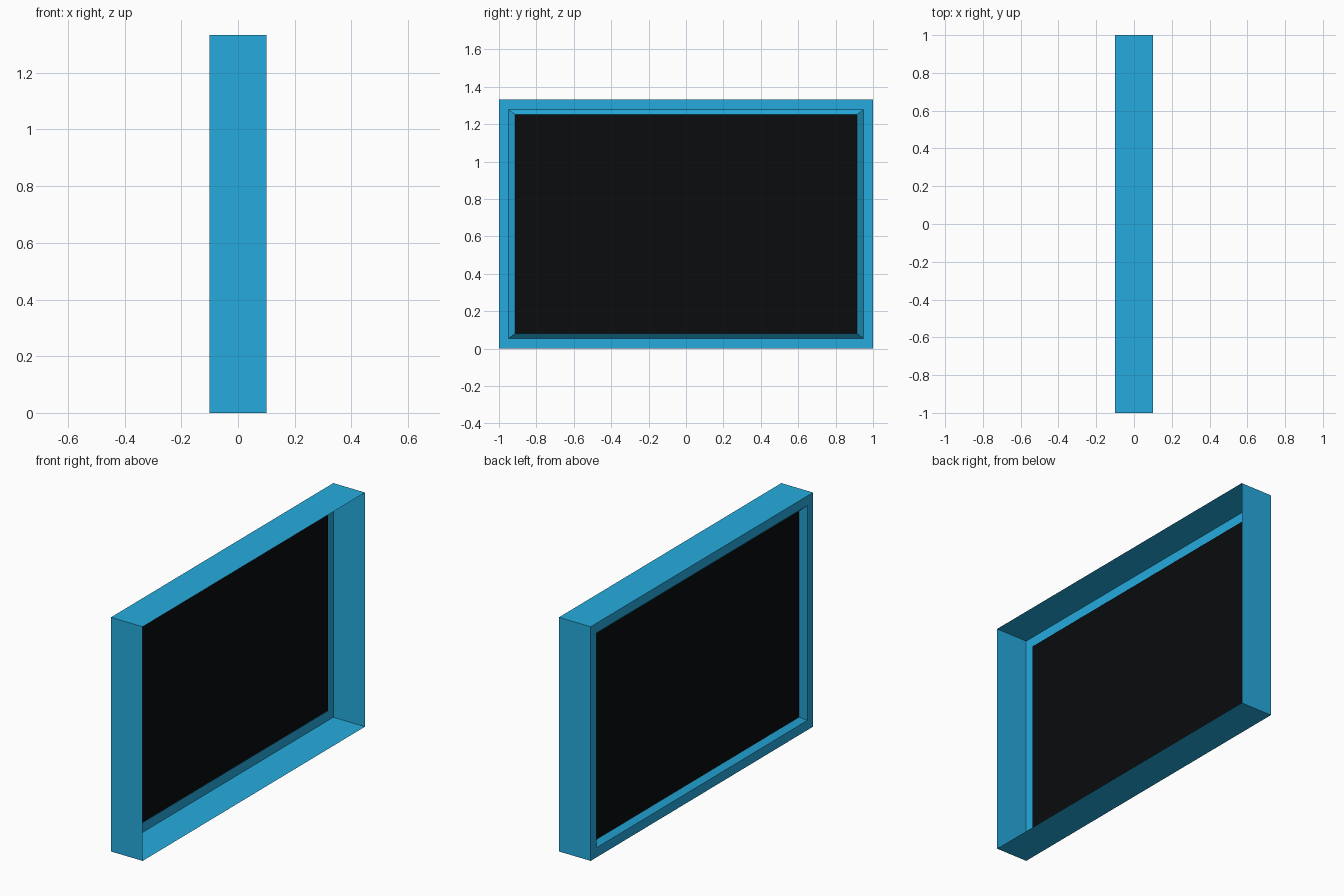
import bpy, bmesh

if "Cube" in bpy.data.objects:
    bpy.data.objects.remove(bpy.data.objects["Cube"])

HEIGHT = 1.333
BACK = -0.1
RECESS = 0.0275   # how far the panel sits in from the back rim


def material(name, color):
    mat = bpy.data.materials.new(name)
    mat.diffuse_color = color
    mat.use_nodes = True
    mat.node_tree.nodes["Principled BSDF"].inputs["Base Color"].default_value = mat.diffuse_color
    return mat


def rect(bm, x, y_inset, z_inset):
    """Rectangle of verts in the plane x, inset from the outer outline."""
    y, lo, hi = 1 - y_inset, z_inset, HEIGHT - z_inset
    return [bm.verts.new((x, *p)) for p in ((-y, lo), (y, lo), (y, hi), (-y, hi))]


def finish(bm, name, mat):
    mesh = bpy.data.meshes.new(name)
    bm.to_mesh(mesh)
    bm.free()
    mesh.materials.append(mat)
    obj = bpy.data.objects.new(name, mesh)
    bpy.context.collection.objects.link(obj)
    return obj


blue = material("frame_blue", (0.019, 0.407, 0.73, 1))
black = material("screen_black", (0.003, 0.0035, 0.004, 1))

# Frame: thin open shell of outer walls, flat rim, then sloped bezel
bm = bmesh.new()
loops = [rect(bm, 0.1, 0, 0),
         rect(bm, BACK, 0, 0),
         rect(bm, BACK, 0.051, 0.055),
         rect(bm, BACK + RECESS, 0.085, 0.08)]
for a, b in zip(loops, loops[1:]):
    for i in range(4):
        j = (i + 1) % 4
        bm.faces.new((a[i], b[i], b[j], a[j]))
finish(bm, "frame", blue)

# Screen: single flat panel closing the bezel
bm = bmesh.new()
bm.faces.new(reversed(rect(bm, BACK + RECESS, 0.085, 0.08)))
finish(bm, "screen_panel", black)
